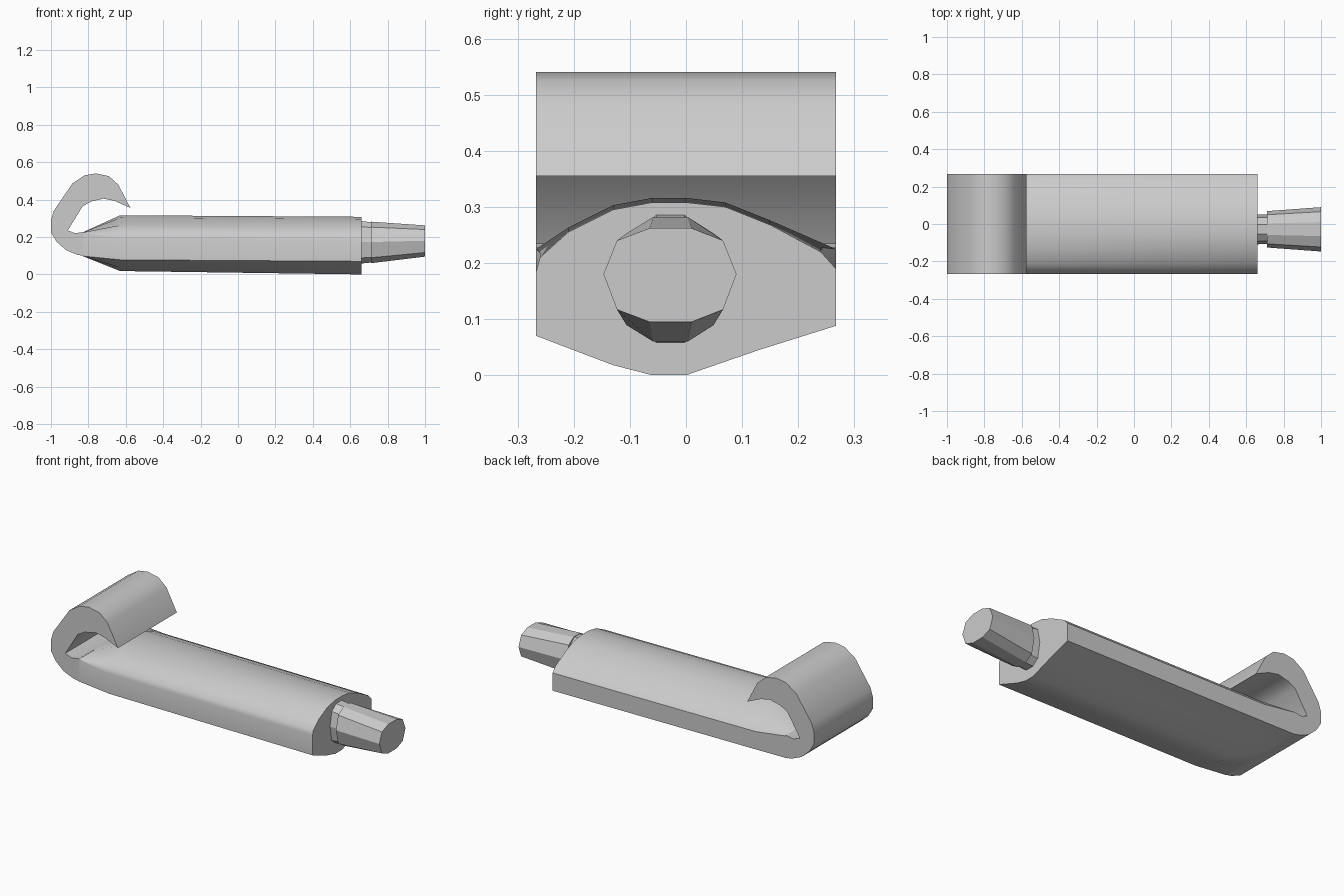
import bpy, bmesh, math

if "Cube" in bpy.data.objects:
    bpy.data.objects.remove(bpy.data.objects["Cube"])


def loft(name, rings, smooth_angle=None):
    """Skin a list of equal-length rings and cap both ends."""
    bm = bmesh.new()
    loops = [[bm.verts.new(p) for p in ring] for ring in rings]
    n = len(loops[0])
    for a, b in zip(loops, loops[1:]):
        for i in range(n):
            j = (i + 1) % n
            bm.faces.new((a[i], a[j], b[j], b[i]))
    bm.faces.new(loops[0])
    bm.faces.new(loops[-1])
    bmesh.ops.recalc_face_normals(bm, faces=bm.faces)
    mesh = bpy.data.meshes.new(name)
    bm.to_mesh(mesh)
    bm.free()
    obj = bpy.data.objects.new(name, mesh)
    bpy.context.collection.objects.link(obj)
    if smooth_angle:
        bpy.ops.object.select_all(action='DESELECT')
        obj.select_set(True)
        bpy.context.view_layer.objects.active = obj
        bpy.ops.object.shade_smooth_by_angle(angle=math.radians(smooth_angle))
    return obj


HALF = 0.267

# Body: rounded cross-section (y, z), flattening into the hook strip at the left
section = [(-0.06, 0.0), (0.0, 0.0), (0.13, 0.045), (HALF, 0.088), (HALF, 0.19),
           (0.24, 0.22), (0.15, 0.268), (0.07, 0.30), (0.0, 0.308), (-0.06, 0.308),
           (-0.13, 0.295), (-0.21, 0.255), (-0.26, 0.21), (-HALF, 0.185),
           (-HALF, 0.07), (-0.13, 0.018)]
end_ring = [(0.66, y, z) for y, z in section]
# the section is slightly raised at the shoulder
shoulder = [(-0.63, y, z + (0.018 if z < 0.05 else 0.008)) for y, z in section]
strip = []
for i, (y, z) in enumerate(section):
    low = z < 0.1
    edge_y = math.copysign(HALF, y) if abs(y) > 0.2 else y
    strip.append((-0.83, edge_y, 0.098 if low else 0.225))
loft("body", [strip, shoulder, end_ring], 40)

# Hook: curled strip profile (x, z) running the full width
hook = [(-0.575, 0.355), (-0.64, 0.48), (-0.69, 0.525), (-0.76, 0.54), (-0.82, 0.53),
        (-0.885, 0.487), (-0.985, 0.34), (-1.0, 0.29), (-1.0, 0.225), (-0.97, 0.175),
        (-0.92, 0.13), (-0.86, 0.105), (-0.82, 0.098), (-0.82, 0.228), (-0.87, 0.22),
        (-0.91, 0.235), (-0.83, 0.365), (-0.785, 0.39), (-0.72, 0.405), (-0.66, 0.393)]
loft("hook", [[(x, y, z) for x, z in hook] for y in (-HALF, HALF)], 35)

# Nozzle: ten-sided tip face, wider and flatter than its base
tip = [(-0.147, 0.18), (-0.123, 0.24), (-0.065, 0.262), (0.01, 0.262), (0.066, 0.24),
       (0.09, 0.18), (0.066, 0.117), (0.01, 0.095), (-0.065, 0.095), (-0.123, 0.117)]


def nozzle_ring(x, sy, sz, zc):
    return [(x, -0.028 + (y + 0.028) * sy, zc + (z - 0.18) * sz) for y, z in tip]


loft("nozzle", [nozzle_ring(0.71, 0.82, 1.33, 0.173), nozzle_ring(1.0, 1, 1, 0.18)])

# Collar joining nozzle and body
loft("collar", [nozzle_ring(0.65, 0.68, 1.37, 0.174), nozzle_ring(0.712, 0.66, 1.29, 0.173)])
